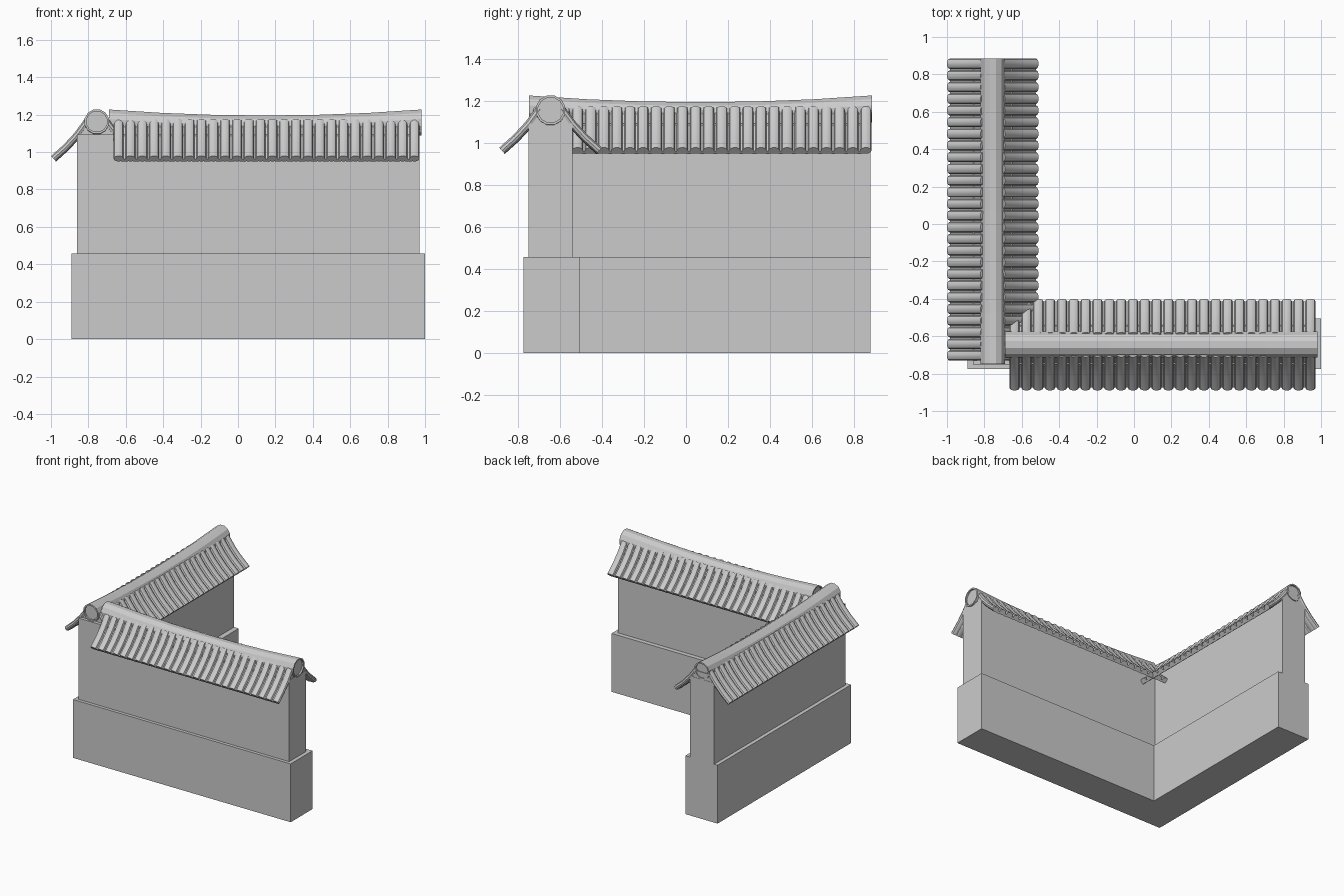
import bpy, bmesh, math
from mathutils import Vector

if "Cube" in bpy.data.objects:
    bpy.data.objects.remove(bpy.data.objects["Cube"])

X_AXIS_Y = -0.645   # centre line of the wall running along x
Y_AXIS_X = -0.755   # centre line of the wall running along y


def make_object(name, bm, smooth=False):
    bmesh.ops.recalc_face_normals(bm, faces=bm.faces)
    mesh = bpy.data.meshes.new(name)
    bm.to_mesh(mesh)
    bm.free()
    ob = bpy.data.objects.new(name, mesh)
    bpy.context.collection.objects.link(ob)
    if smooth:
        bpy.ops.object.select_all(action='DESELECT')
        ob.select_set(True)
        bpy.context.view_layer.objects.active = ob
        bpy.ops.object.shade_smooth_by_angle(angle=math.radians(35))
    return ob


def wall_block(name, x0, x1, xi, y0, y1, yi, z0, z1):
    """L-shaped block: outer corner x0,y0, inner corner xi,yi."""
    bm = bmesh.new()
    pts = [(x0, y0), (x1, y0), (x1, yi), (xi, yi), (xi, y1), (x0, y1)]
    face = bm.faces.new([bm.verts.new((x, y, z0)) for x, y in pts])
    ext = bmesh.ops.extrude_face_region(bm, geom=[face])
    for v in ext['geom']:
        if isinstance(v, bmesh.types.BMVert):
            v.co.z = z1
    return make_object(name, bm)


def skin(bm, rings, caps=True):
    """Bridge a row of closed rings; returns the end caps."""
    rows = [[bm.verts.new(p) for p in r] for r in rings]
    n = len(rows[0])
    for a, b in zip(rows, rows[1:]):
        for i in range(n):
            bm.faces.new((a[i], a[(i + 1) % n], b[(i + 1) % n], b[i]))
    return [bm.faces.new(rows[0]), bm.faces.new(rows[-1])] if caps else []


def place_x(u, v, z):
    return Vector((v, X_AXIS_Y + u, z))


def place_y(u, v, z):
    return Vector((Y_AXIS_X + u, v, z))


# gently concave slope of a tile: distance from ridge, height
SLOPE = [(0.05, 1.165), (0.105, 1.09), (0.165, 1.025), (0.232, 0.965)]


def tile(bm, place, side, v, half_w, half_t, drop, sides):
    rings = []
    for k, (u, z) in enumerate(SLOPE):
        a = SLOPE[max(k - 1, 0)]
        b = SLOPE[min(k + 1, len(SLOPE) - 1)]
        d = Vector((b[0] - a[0], b[1] - a[1])).normalized()
        nu, nz = -d.y, d.x
        ring = []
        for i in range(sides):
            t = 2 * math.pi * i / sides
            h = half_t * math.sin(t) - drop
            ring.append(place(side * (u + nu * h), v + half_w * math.cos(t), z + nz * h))
        rings.append(ring)
    skin(bm, rings)


def roof(tag, place, tile_start, tile_end, ridge_start, ridge_end, radius):
    # rows of round cover tiles and flatter pan tiles on both slopes
    count = 26
    pitch = (tile_end - tile_start) / count
    covers, pans = bmesh.new(), bmesh.new()
    for side in (-1, 1):
        for i in range(count):
            v = tile_start + pitch * (i + 0.5)
            tile(covers, place, side, v, 0.027, 0.02, 0, 10)
            if i < count - 1:
                tile(pans, place, side, v + pitch / 2, 0.03, 0.009, 0.012, 8)
    make_object(tag + "_cover_tiles", covers, True)
    make_object(tag + "_pan_tiles", pans, True)

    # sagging round ridge with recessed end discs
    bm = bmesh.new()
    rings, steps, sides = [], 6, 12
    for k in range(steps + 1):
        s = k / steps
        v = ridge_start + (ridge_end - ridge_start) * s
        zc = 1.23 - radius - 0.032 * (1 - (2 * s - 1) ** 2)
        rings.append([place(radius * math.cos(2 * math.pi * (i + 0.5) / sides), v,
                            zc + radius * math.sin(2 * math.pi * (i + 0.5) / sides))
                      for i in range(sides)])
    caps = skin(bm, rings)
    bmesh.ops.recalc_face_normals(bm, faces=bm.faces)
    bmesh.ops.inset_individual(bm, faces=caps, thickness=0.011, depth=0)
    for cap in caps:
        inward = -cap.normal * 0.012
        ext = bmesh.ops.extrude_discrete_faces(bm, faces=[cap])['faces']
        bmesh.ops.translate(bm, verts=ext[0].verts[:], vec=inward)
    make_object(tag + "_ridge", bm)

    # filler under the ridge
    bm = bmesh.new()
    section = [(-0.105, 1.085), (0.105, 1.085), (0.05, 1.15), (-0.05, 1.15)]
    skin(bm, [[place(u, v, z) for u, z in section]
              for v in (tile_start + 0.01, tile_end - 0.01)])
    make_object(tag + "_ridge_filler", bm)


# L-shaped footing and wall
wall_block("wall_base", -0.89, 1.0, -0.61, -0.775, 0.88, -0.505, 0, 0.458)
wall_block("wall_upper", -0.86, 0.97, -0.65, -0.75, 0.88, -0.54, 0.458, 1.095)

# one tiled roof per wall leg
roof("front_roof", place_x, -0.67, 0.975, -0.69, 0.98, 0.072)
roof("side_roof", place_y, -0.735, 0.888, -0.748, 0.885, 0.067)
